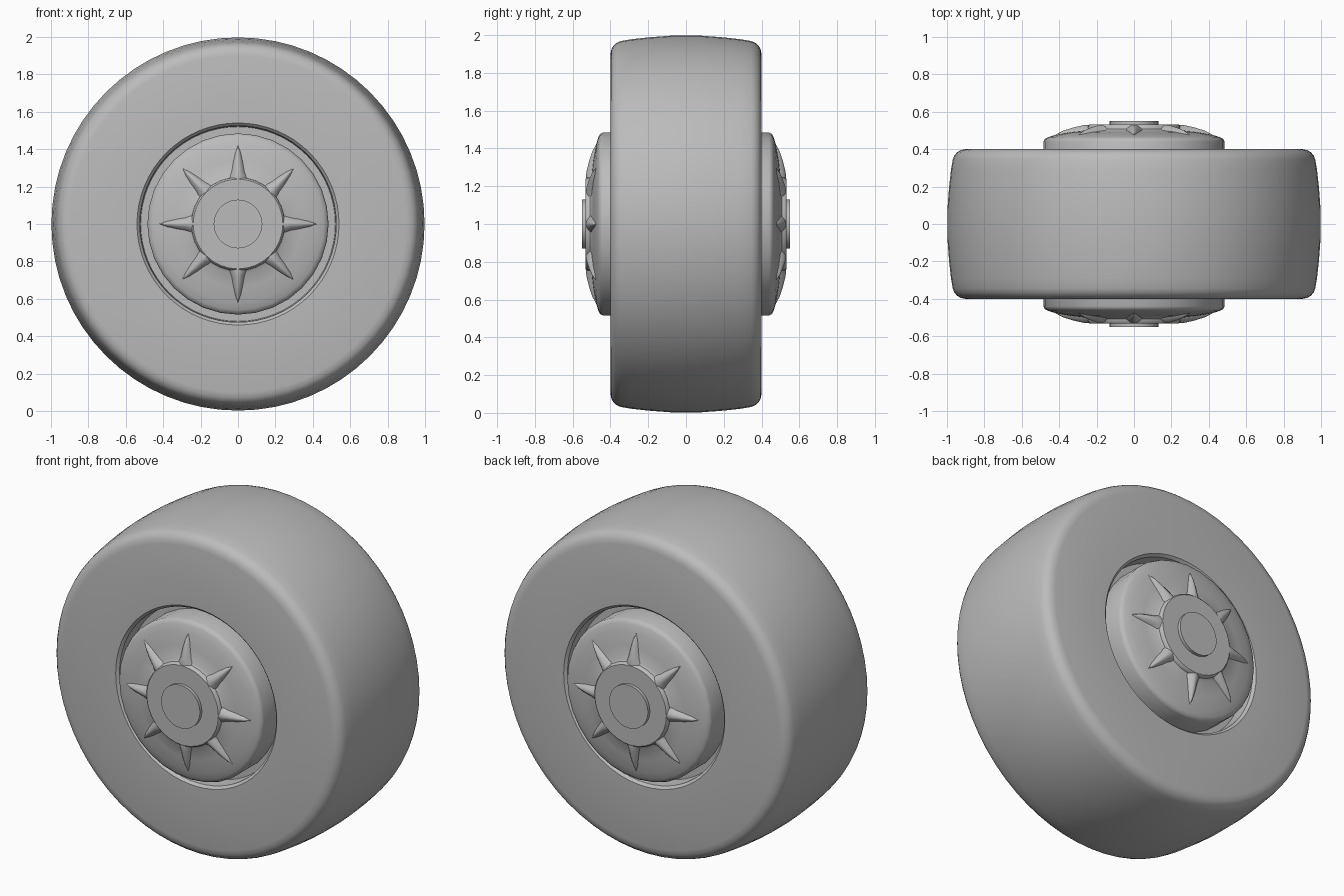
import bpy, bmesh
from math import pi, sin, cos, radians

cube = bpy.data.objects.get("Cube")
if cube:
    bpy.data.objects.remove(cube, do_unlink=True)

grey = bpy.data.materials.new("plain_grey")
grey.use_nodes = True
GREY = (0.5, 0.5, 0.5, 1)
grey.diffuse_color = GREY
grey.node_tree.nodes["Principled BSDF"].inputs["Base Color"].default_value = GREY


def finish(bm, name, angle=40):
    bmesh.ops.remove_doubles(bm, verts=bm.verts, dist=0.0005)
    bmesh.ops.recalc_face_normals(bm, faces=bm.faces)
    mesh = bpy.data.meshes.new(name)
    bm.to_mesh(mesh)
    bm.free()
    mesh.materials.append(grey)
    obj = bpy.data.objects.new(name, mesh)
    bpy.context.collection.objects.link(obj)
    obj.location.z = 1
    bpy.ops.object.select_all(action='DESELECT')
    obj.select_set(True)
    bpy.context.view_layer.objects.active = obj
    bpy.ops.object.shade_smooth_by_angle(angle=radians(angle))
    return obj


def lathe(name, profile, steps, closed=False):
    """Spin (radius, y) points around the axle."""
    bm = bmesh.new()
    vs = [bm.verts.new((r, y, 0)) for r, y in profile]
    pairs = list(zip(vs, vs[1:])) + ([(vs[-1], vs[0])] if closed else [])
    edges = [bm.edges.new(p) for p in pairs]
    bmesh.ops.spin(bm, geom=vs + edges, cent=(0, 0, 0), axis=(0, 1, 0),
                   angle=2 * pi, steps=steps)
    return finish(bm, name)


# Tyre: crowned tread, rounded shoulders, flat walls and a bevelled well
shoulder = [(0.9 + 0.07 * cos(a), 0.33 + 0.07 * sin(a))
            for a in [radians(d) for d in (12, 30, 48, 66, 90)]]
half = ([(0.997, 0.08), (0.988, 0.2), (0.978, 0.29)] + shoulder
        + [(0.54, 0.4), (0.525, 0.385), (0.52, 0.3), (0.4, 0.3)])
lathe("tyre", [(r, -y) for r, y in reversed(half)] + half, 64, closed=True)

# Hub cover: rounded rim, shallow cone and raised centre disc
hub = [(0.46, 0.28), (0.484, 0.3), (0.484, 0.44), (0.477, 0.455),
       (0.46, 0.464), (0.42, 0.476), (0.34, 0.491), (0.262, 0.5),
       (0.25, 0.508), (0.247, 0.525), (0.24, 0.531), (0, 0.531)]
cap = [(0.13, 0.52), (0.13, 0.55), (0, 0.55)]

# Rib stations: radius, half width, crest depth
stations = [(0.23, 0.062, 0.53), (0.255, 0.05, 0.53), (0.28, 0.041, 0.526),
            (0.33, 0.034, 0.514), (0.38, 0.022, 0.498), (0.42, 0.004, 0.477)]


def ribs(name, side):
    bm = bmesh.new()
    for k in range(8):
        t = k * pi / 4
        rows = []
        for r, w, crest in stations:
            base = 0.505 - max(0, r - 0.25) * 0.2
            row = []
            for i in range(9):
                u = i / 4 - 1
                y = base - 0.015 + (crest - base + 0.015) * cos(u * pi / 2) ** 0.8
                s = u * w
                row.append(bm.verts.new((r * cos(t) - s * sin(t), side * y,
                                         r * sin(t) + s * cos(t))))
            rows.append(row)
        for a, b in zip(rows, rows[1:]):
            for i in range(8):
                bm.faces.new((a[i], a[i + 1], b[i + 1], b[i]))
    return finish(bm, name, 60)


for label, side in (("front", -1), ("back", 1)):
    lathe(label + "_hub_cover", [(r, side * y) for r, y in hub], 32)
    lathe(label + "_axle_cap", [(r, side * y) for r, y in cap], 32)
    ribs(label + "_hub_ribs", side)
